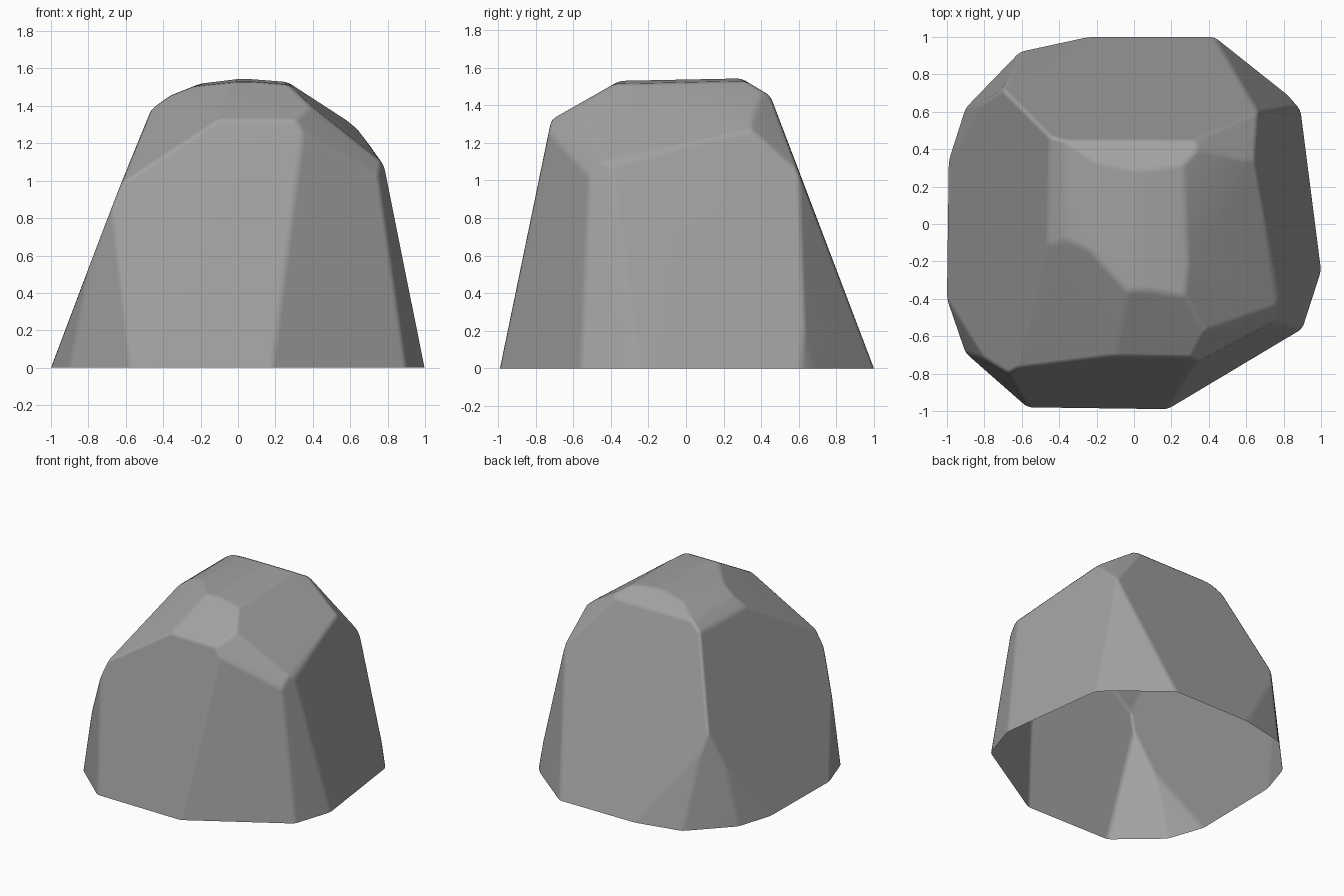
import bpy, bmesh
from mathutils import Vector

cube = bpy.data.objects.get("Cube")
if cube:
    bpy.data.objects.remove(cube, do_unlink=True)


def make_material(name, level):
    material = bpy.data.materials.new(name)
    material.use_nodes = True
    colour = (level, level, level, 1)
    material.diffuse_color = colour
    material.node_tree.nodes["Principled BSDF"].inputs["Base Color"].default_value = colour
    return material


def chip(bm, point, normal):
    """Slice the solid with a plane, drop the outer piece and cap the cut."""
    bmesh.ops.bisect_plane(
        bm, geom=bm.verts[:] + bm.edges[:] + bm.faces[:], dist=0.0001,
        plane_co=point, plane_no=normal, clear_outer=True)
    open_edges = [edge for edge in bm.edges if edge.is_boundary]
    if open_edges:
        bmesh.ops.holes_fill(bm, edges=open_edges, sides=0)


# Footprint corners, counter-clockwise, with the inward lean of the wall that follows each
footprint = [
    (1, -.25, .216), (.89, .61, .12), (.82, .69, .16), (.43, 1, .38),
    (-.24, 1, .22), (-.61, .92, .1), (-.9, .62, .17), (-.99, .34, .385),
    (-1, -.4, .16), (-.9, -.69, .08), (-.57, -.98, .208), (.18, -.99, .11),
    (.9, -.56, .15),
]

# Crown facets: height at the centre, slope along x, slope along y
crown = [
    (1.537, 0, .02),      # summit
    (1.538, .125, .02),   # summit, right shoulder
    (1.543, -.08, .02),   # summit, left shoulder
    (1.732, 0, .57),      # front slope
    (1.71, .6, .45),      # front right slope
    (1.72, .73, 0),       # right rim
    (1.6, .4, 0),         # upper right rim
    (1.7, -.65, 0),       # left slope
    (1.768, -.816, .087), # front left slope
    (2.55, -1.2, 1.2),    # front left corner
    (2.1, -.835, -.835),  # back left corner
    (2.25, -1.5, 0),      # left rim
    (1.72, 0, -.6),       # back rim
]

# Boulder: a block chipped down wall by wall, then facet by facet
bm = bmesh.new()
bmesh.ops.create_cube(bm, size=4)
bmesh.ops.translate(bm, verts=bm.verts, vec=(0, 0, 2))
following = footprint[1:] + footprint[:1]
for (x, y, lean), (next_x, next_y, _) in zip(footprint, following):
    outward = Vector((next_y - y, x - next_x, 0)).normalized()
    chip(bm, Vector((x, y, 0)), outward + Vector((0, 0, lean)))
for height, slope_x, slope_y in crown:
    chip(bm, Vector((0, 0, height)), Vector((-slope_x, -slope_y, 1)))
bmesh.ops.remove_doubles(bm, verts=bm.verts, dist=.02)
bmesh.ops.recalc_face_normals(bm, faces=bm.faces)

# Open underside
underside = [f for f in bm.faces if f.normal.z < -.9]
bmesh.ops.delete(bm, geom=underside, context="FACES")

mesh = bpy.data.meshes.new("boulder")
bm.to_mesh(mesh)
bm.free()
mesh.materials.append(make_material("stone grey", .36))
mesh.shade_smooth()
boulder = bpy.data.objects.new("boulder", mesh)
bpy.context.collection.objects.link(boulder)

# Worn edges with soft facets
bevel = boulder.modifiers.new("worn edges", "BEVEL")
bevel.width = .045
bevel.segments = 2
bevel.limit_method = "ANGLE"
bevel.angle_limit = .2
weighted = boulder.modifiers.new("facet shading", "WEIGHTED_NORMAL")
weighted.keep_sharp = True
